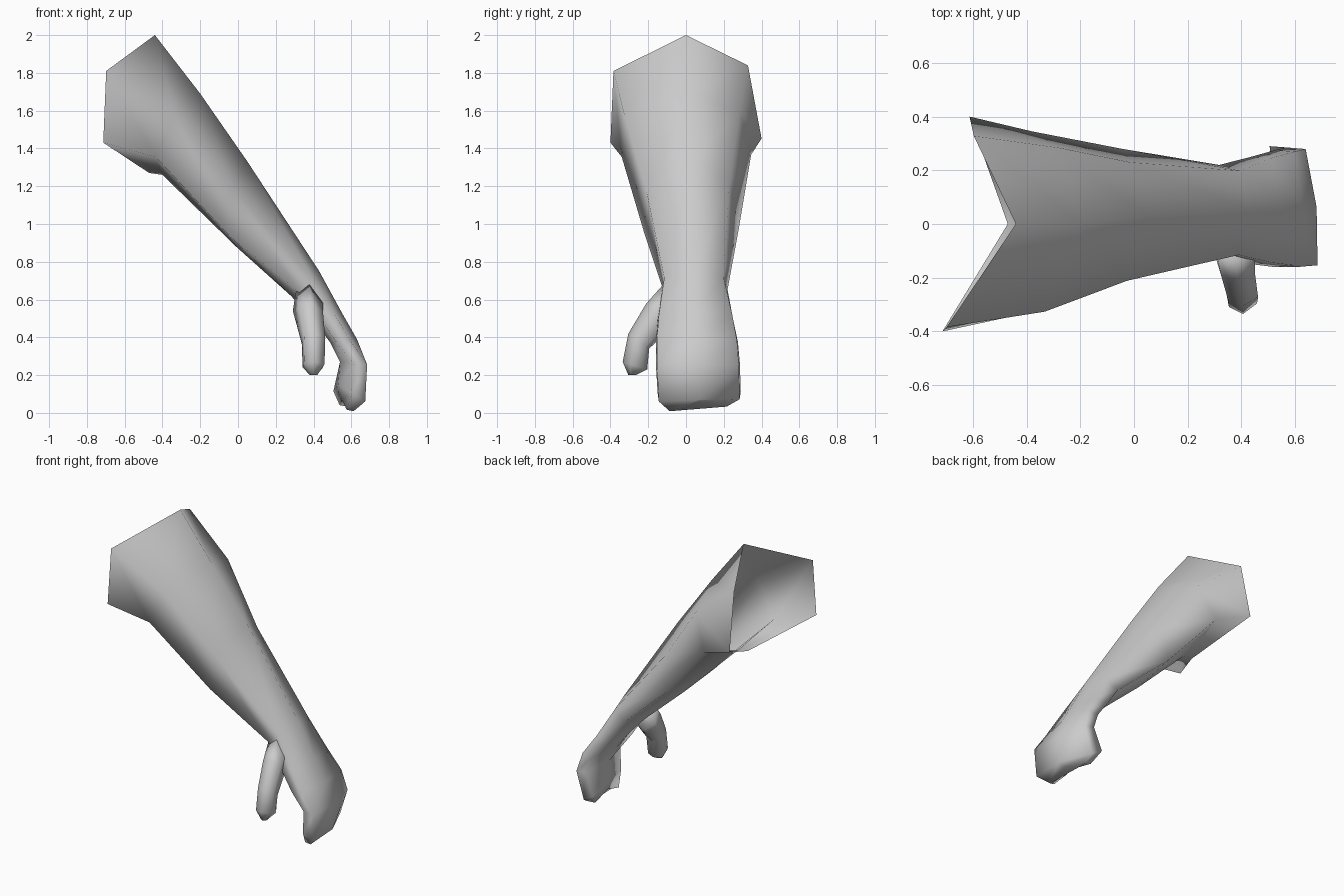
import bpy, bmesh
from math import radians

cube = bpy.data.objects.get("Cube")
if cube:
    bpy.data.objects.remove(cube, do_unlink=True)

grey = bpy.data.materials.new("plain grey")
grey.use_nodes = True
colour = (0.6, 0.6, 0.6, 1)
grey.diffuse_color = colour
grey.node_tree.nodes["Principled BSDF"].inputs["Base Color"].default_value = colour


def loft(name, rings, close_start=False):
    """Skin a series of equal point rings, closing the far end."""
    bm = bmesh.new()
    loops = [[bm.verts.new(point) for point in ring] for ring in rings]
    for near, far in zip(loops, loops[1:]):
        count = len(near)
        for i in range(count):
            j = (i + 1) % count
            bm.faces.new((near[i], near[j], far[j], far[i]))
    bm.faces.new(loops[-1])
    if close_start:
        bm.faces.new(list(reversed(loops[0])))
    bmesh.ops.recalc_face_normals(bm, faces=bm.faces)
    mesh = bpy.data.meshes.new(name)
    bm.to_mesh(mesh)
    bm.free()
    mesh.materials.append(grey)
    obj = bpy.data.objects.new(name, mesh)
    bpy.context.collection.objects.link(obj)
    bpy.ops.object.select_all(action="DESELECT")
    obj.select_set(True)
    bpy.context.view_layer.objects.active = obj
    bpy.ops.object.shade_smooth_by_angle(angle=radians(150))
    return obj


def limb_ring(top, keel, front, back, front_shift, back_shift, drop, back_taper):
    """Six-sided section: a top ridge, a keel and two points on each side."""
    middle = (front + back) / 2

    def side(amount, y, shift, fall):
        x = top[0] + (keel[0] - top[0]) * amount + shift
        z = top[1] + (keel[1] - top[1]) * amount - fall
        return (x, y, z)

    return [
        (top[0], middle, top[1]),
        side(0.26, front * 0.96, front_shift, drop),
        side(0.78, front, front_shift, drop),
        (keel[0], middle, keel[1]),
        side(0.75, back, back_shift, drop / 2),
        side(0.22, back * back_taper, back_shift, drop / 2),
    ]


# Forearm, wrist and curled hand, open at the sleeve end
arm, hand = 0.82, 0.98
stations = [
    ((-0.44, 2.0), (-0.47, 1.27), -0.4, 0.4, -0.25, -0.15, 0, arm),
    ((-0.2, 1.69), (-0.4, 1.26), -0.34, 0.345, -0.08, -0.03, 0, arm),
    ((0.05, 1.33), (-0.01, 0.88), -0.22, 0.28, -0.06, -0.05, 0.03, arm),
    ((0.43, 0.75), (0.28, 0.62), -0.12, 0.22, 0, 0, 0, 0.9),
    ((0.55, 0.53), (0.41, 0.48), -0.15, 0.25, 0, -0.01, 0, hand),
    ((0.63, 0.39), (0.49, 0.37), -0.16, 0.275, 0, 0, 0, hand),
    ((0.68, 0.25), (0.54, 0.27), -0.16, 0.285, 0.04, -0.01, 0, hand),
    ((0.67, 0.07), (0.53, 0.15), -0.15, 0.29, 0.04, -0.06, 0.03, hand),
    ((0.62, 0.055), (0.55, 0.07), -0.09, 0.22, 0.01, -0.03, 0.05, hand),
]
loft("forearm_and_hand", [limb_ring(*row) for row in stations])


def thumb_ring(y, z, width, depth, slope, x=0.4):
    """Six-sided section; slope tips its outer side upward."""
    outline = [(-1, 0.4), (-0.8, -0.6), (0.1, -1), (1, -0.4), (0.8, 0.7), (-0.1, 1)]
    return [(x + width * a, y + depth * b, z - slope * b) for a, b in outline]


# Thumb, leaving the wrist sideways and hanging down
thumb_path = [
    (-0.09, 0.58, 0.08, 0.03, 0.1, 0.37),
    (-0.16, 0.5, 0.07, 0.05, 0.08, 0.38),
    (-0.25, 0.38, 0.062, 0.055, 0.04),
    (-0.27, 0.25, 0.058, 0.065, 0.02),
    (-0.285, 0.2, 0.02, 0.02, 0),
]
loft("thumb", [thumb_ring(*row) for row in thumb_path], close_start=True)
